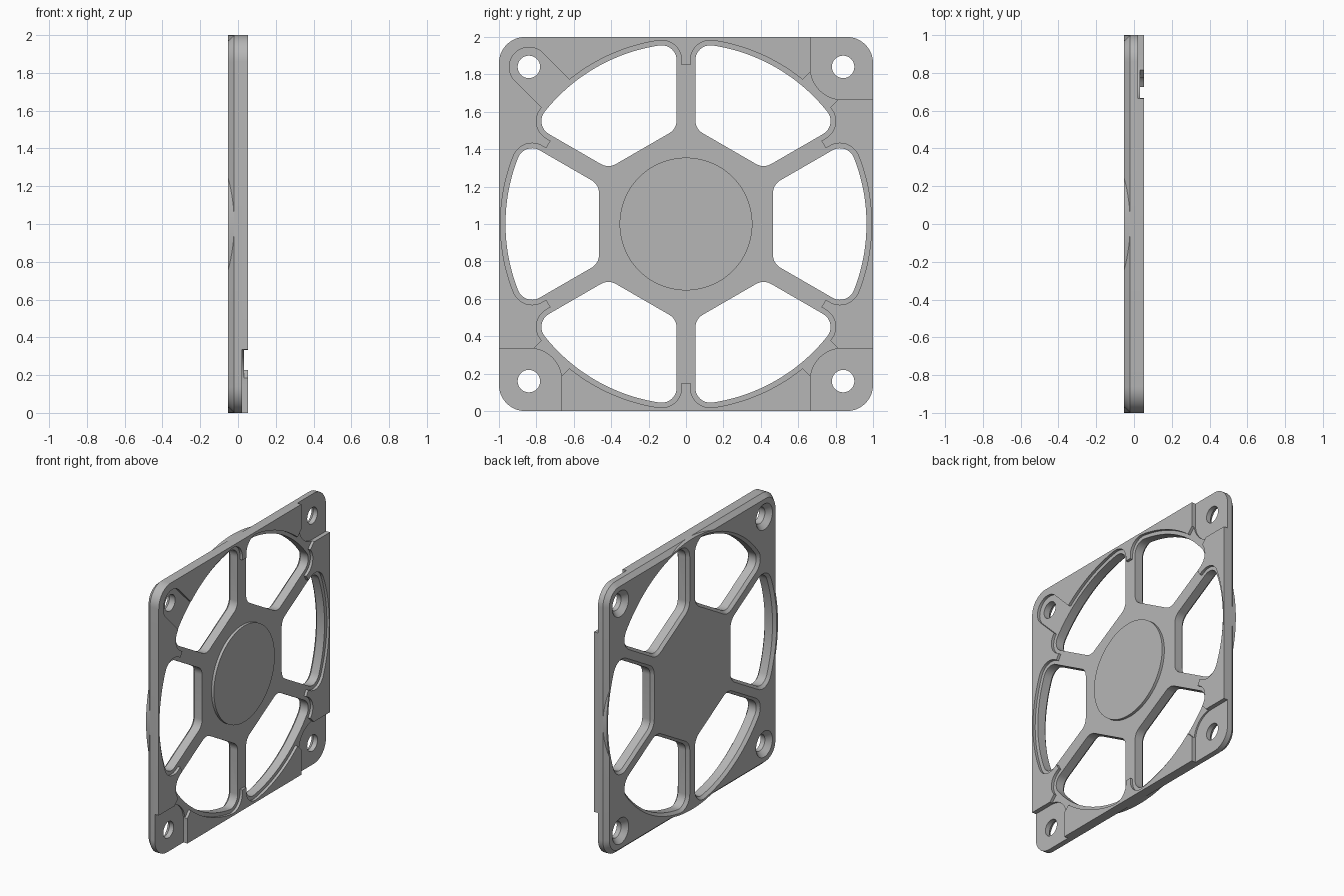
import bpy
import bmesh
from math import radians, sin, cos, tan, asin, pi, tau

if "Cube" in bpy.data.objects:
    bpy.data.objects.remove(bpy.data.objects["Cube"], do_unlink=True)

BACK, FRONT = -0.052, 0.052    # faces of the plate along x
STEP, PAD = 0.032, 0.02        # levels of the recess and the corner pads
BEYOND = 0.1                   # where cutters end
HOLE = 0.84                    # screw offset from the middle

grey = bpy.data.materials.new("light grey")
grey.use_nodes = True
grey.diffuse_color = (0.47, 0.47, 0.47, 1)
grey.node_tree.nodes["Principled BSDF"].inputs["Base Color"].default_value = grey.diffuse_color


def arc(u, v, r, start, end, n):
    """Points on an arc, angles in radians."""
    return [(u + r * cos(start + (end - start) * i / n),
             v + r * sin(start + (end - start) * i / n)) for i in range(n + 1)]


def circle(u, v, r, n=48):
    return arc(u, v, r, pi / n, tau + pi / n, n)[:-1]


def rounded_square(u, v, half, r):
    k = half - r
    pts = []
    for i, (su, sv) in enumerate([(1, 1), (-1, 1), (-1, -1), (1, -1)]):
        pts += arc(u + su * k, v + sv * k, r, i * pi / 2, (i + 1) * pi / 2, 12)
    return pts


def turned(pts, angle):
    c, s = cos(angle), sin(angle)
    return [(u * c - v * s, u * s + v * c) for u, v in pts]


def opening(angle, grow=0.0):
    """Rounded sector between two spokes, the hub hexagon and the outer circle."""
    r, spoke, apothem, outer = 0.08, 0.05, 0.465, 0.965
    t, h = radians(30), spoke + r
    u = apothem + r
    v = u * tan(t) - h / cos(t)
    phi = t - asin(h / (outer - r))
    ou, ov = (outer - r) * cos(phi), (outer - r) * sin(phi)
    g, side = r + grow, radians(120)
    pts = arc(0, 0, outer + grow, -phi, phi, 40)
    pts += arc(ou, ov, g, phi, side, 10)[1:]
    pts += arc(u, v, g, side, pi, 8)
    pts += arc(u, -v, g, pi, tau - side, 8)
    pts += arc(ou, -ov, g, -side, -phi, 10)[:-1]
    return turned(pts, angle)


def loft(name, sections):
    """Solid through outlines of equal point count, stacked along x."""
    bm = bmesh.new()
    rings = [[bm.verts.new((x, u, 1 + v)) for u, v in pts] for x, pts in sections]
    n = len(rings[0])
    for a, b in zip(rings, rings[1:]):
        for i in range(n):
            j = (i + 1) % n
            bm.faces.new((a[i], a[j], b[j], b[i]))
    bm.faces.new(rings[0])
    bm.faces.new(rings[-1])
    bmesh.ops.recalc_face_normals(bm, faces=bm.faces)
    mesh = bpy.data.meshes.new(name)
    bm.to_mesh(mesh)
    bm.free()
    mesh.materials.append(grey)
    ob = bpy.data.objects.new(name, mesh)
    bpy.context.collection.objects.link(ob)
    return ob


def prism(name, pts, x0, x1):
    return loft(name, [(x0, pts), (x1, pts)])


def combine(body, tool, operation="DIFFERENCE"):
    mod = body.modifiers.new("shape", "BOOLEAN")
    mod.operation, mod.solver, mod.object = operation, "EXACT", tool
    bpy.context.view_layer.objects.active = body
    bpy.ops.object.modifier_apply(modifier=mod.name)
    bpy.data.objects.remove(tool, do_unlink=True)


# Square plate with its back edge bevelled
full, small = rounded_square(0, 0, 1, 0.14), rounded_square(0, 0, 0.97, 0.11)
plate = loft("fan_guard", [(BACK, small), (-0.02, full), (FRONT, full)])

# Round rim filling the bevel at the middle of each side
combine(plate, prism("rim", circle(0, 0, 1, 192), BACK, -0.01), "UNION")

# Recess over spokes, lips around openings
combine(plate, prism("recess", circle(0, 0, 0.85, 144), STEP, BEYOND))
for i in range(6):
    combine(plate, prism("lip", opening(i * tau / 6, 0.027), STEP, BEYOND))

# Corner slots, pads and countersunk screw holes
for su, sv in [(1, 1), (-1, 1), (-1, -1), (1, -1)]:
    k = HOLE * 2 ** 0.5
    slot = arc(k, 0, 0.105, -pi / 2, pi / 2, 24) + [(0.8, 0.105), (0.8, -0.105)]
    angle = {(1, 1): 1, (-1, 1): 3, (-1, -1): 5, (1, -1): 7}[su, sv] * pi / 4
    combine(plate, prism("slot", turned(slot, angle), STEP, BEYOND))
    if (su, sv) != (-1, 1):
        pad = rounded_square(su * 1.035, sv * 1.035, 0.37, 0.17)
        combine(plate, prism("pad", pad, PAD, BEYOND))
    hole, sink = [circle(su * HOLE, sv * HOLE, r) for r in (0.06, 0.105)]
    combine(plate, loft("hole", [(-0.062, sink), (-0.015, hole), (BEYOND, hole)]))

# Raised hub disc
combine(plate, prism("hub", circle(0, 0, 0.355, 96), 0, FRONT), "UNION")

# Six openings, bevelled at the back
for i in range(6):
    a = i * tau / 6
    combine(plate, loft("opening", [(-0.062, opening(a, 0.03)), (-0.032, opening(a)),
                                    (BEYOND, opening(a))]))

bpy.ops.object.select_all(action="DESELECT")
plate.select_set(True)
bpy.context.view_layer.objects.active = plate
bpy.ops.object.shade_smooth_by_angle(angle=radians(30))
